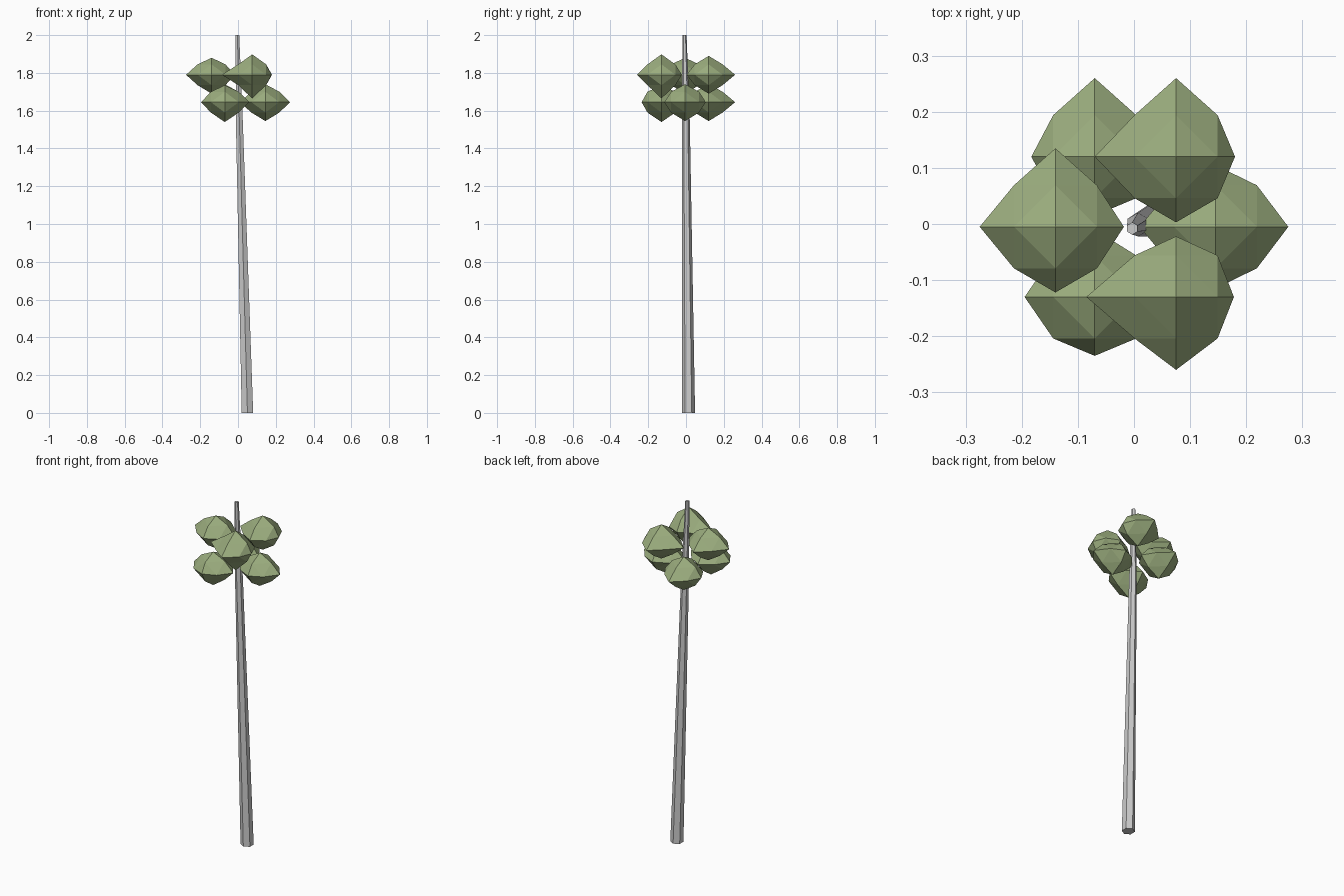
import bpy, bmesh, math
from itertools import product

if "Cube" in bpy.data.objects:
    bpy.data.objects.remove(bpy.data.objects["Cube"])

leaf_mat = bpy.data.materials.new("leaf_green")
leaf_mat.diffuse_color = (0.33, 0.42, 0.21, 1)
leaf_mat.use_nodes = True
leaf_mat.node_tree.nodes["Principled BSDF"].inputs["Base Color"].default_value = leaf_mat.diffuse_color


def finish(bm, name, mat=None):
    bmesh.ops.recalc_face_normals(bm, faces=bm.faces)
    me = bpy.data.meshes.new(name)
    bm.to_mesh(me)
    bm.free()
    if mat:
        me.materials.append(mat)
    ob = bpy.data.objects.new(name, me)
    bpy.context.collection.objects.link(ob)
    return ob


# leaning six-sided trunk: x, y, z, radius of each ring
bm = bmesh.new()
rings = []
for x, y, z, r in [(0.05, 0.013, 0, 0.035), (0.007, -0.001, 1.55, 0.021), (-0.003, -0.008, 2, 0.011)]:
    rings.append([bm.verts.new((x + r * math.cos(a), y + r * math.sin(a), z))
                  for a in (math.pi / 2 + i * math.pi / 3 for i in range(6))])
for lo, hi in zip(rings, rings[1:]):
    for i in range(6):
        j = (i + 1) % 6
        bm.faces.new((lo[i], lo[j], hi[j], hi[i]))
bm.faces.new(rings[0])
bm.faces.new(rings[-1])
finish(bm, "trunk")

MID = (0.074, 0.074, 0.055)  # offsets of the edge midpoints


def leaf_clump(name, centre, plus, minus):
    """Once-divided octahedron whose six tips have their own reach."""
    bm = bmesh.new()
    verts = {}
    for key in product((-1, 0, 1), repeat=3):
        n = sum(map(abs, key))
        if n == 1:
            co = [c + k * (p if k > 0 else m) for c, k, p, m in zip(centre, key, plus, minus)]
        elif n == 2:
            co = [c + k * d for c, k, d in zip(centre, key, MID)]
        else:
            continue
        verts[key] = bm.verts.new(co)
    for sx, sy, sz in product((-1, 1), repeat=3):
        x, y, z = verts[sx, 0, 0], verts[0, sy, 0], verts[0, 0, sz]
        xy, yz, xz = verts[sx, sy, 0], verts[0, sy, sz], verts[sx, 0, sz]
        for tri in ((x, xy, xz), (y, yz, xy), (z, xz, yz), (xy, yz, xz)):
            bm.faces.new(tri)
    finish(bm, name, leaf_mat)


# upper ring of foliage
leaf_clump("leaf_upper_left", (-0.14, -0.005, 1.79), (0.122, 0.14, 0.09), (0.135, 0.117, 0.1))
leaf_clump("leaf_upper_back", (0.075, 0.12, 1.79), (0.105, 0.14, 0.1), (0.145, 0.117, 0.1))
leaf_clump("leaf_upper_front", (0.075, -0.13, 1.79), (0.103, 0.108, 0.108), (0.16, 0.13, 0.125))
# lower ring of foliage
leaf_clump("leaf_lower_right", (0.145, -0.005, 1.645), (0.13, 0.11, 0.095), (0.135, 0.11, 0.1))
leaf_clump("leaf_lower_back", (-0.07, 0.12, 1.645), (0.12, 0.14, 0.095), (0.113, 0.105, 0.1))
leaf_clump("leaf_lower_front", (-0.07, -0.13, 1.645), (0.13, 0.12, 0.09), (0.125, 0.105, 0.105))
